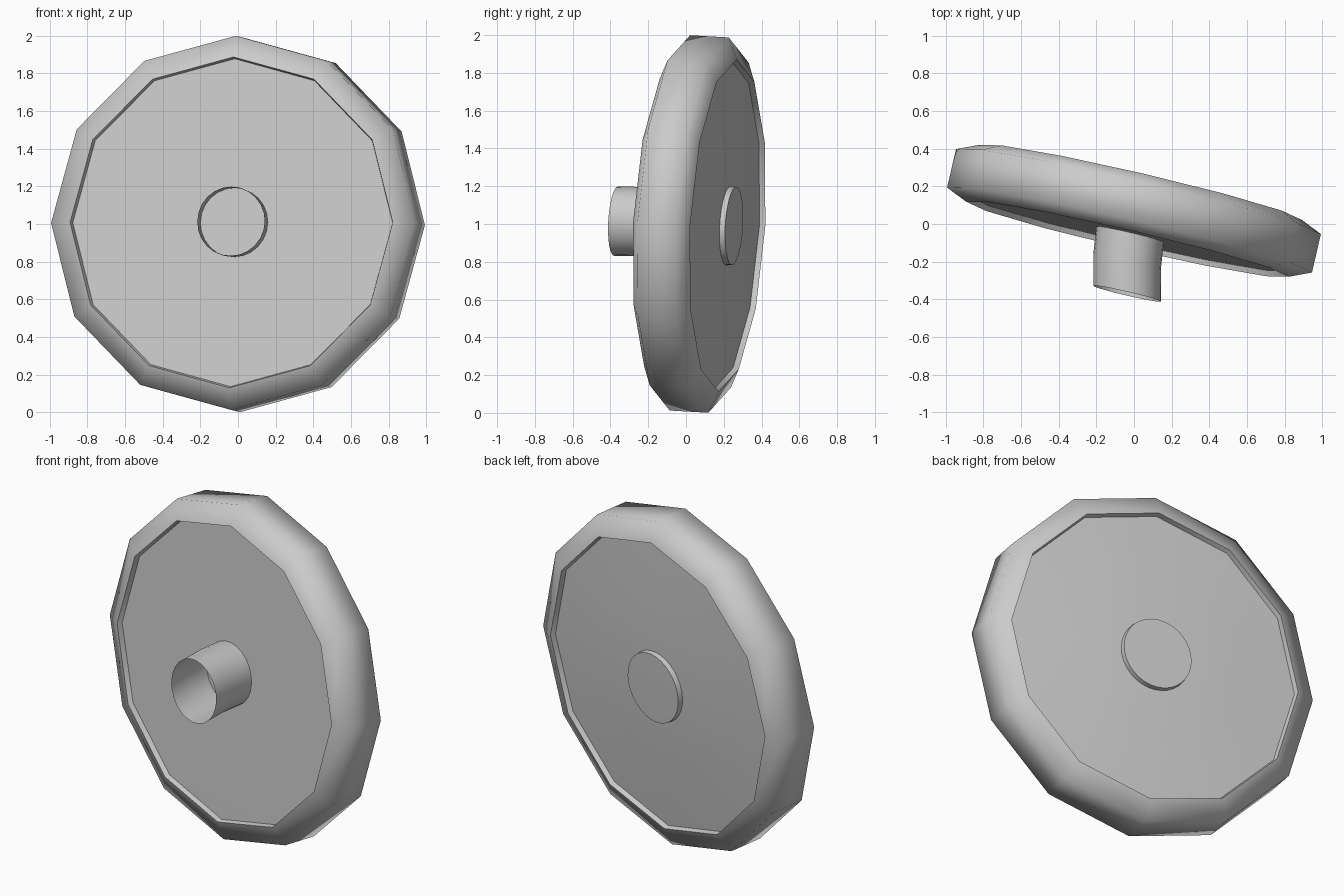
import bpy, bmesh
from math import sin, cos, pi, radians
from mathutils import Matrix, Vector

if "Cube" in bpy.data.objects:
    bpy.data.objects.remove(bpy.data.objects["Cube"])

CENTRE = Vector((0, 0.07, 1.0))
# Wheel is steered about z and leans slightly back
TILT = Matrix.Rotation(radians(-13.1), 4, 'Z') @ Matrix.Rotation(radians(-3.2), 4, 'X')
WHEEL = Matrix.Translation(CENTRE) @ TILT


def loft(name, rings, sides, smooth=70):
    """rings: (matrix, radius, offset along local y); radius 0 makes a pole."""
    bm = bmesh.new()
    loops = []
    for m, r, y in rings:
        n = sides if r > 0 else 1
        loops.append([bm.verts.new(m @ Vector((r * cos(2 * pi * i / sides), y,
                                               r * sin(2 * pi * i / sides))))
                      for i in range(n)])
    for a, b in zip(loops, loops[1:]):
        for i in range(sides):
            j = (i + 1) % sides
            quad = [a[i % len(a)], a[j % len(a)], b[j % len(b)], b[i % len(b)]]
            bm.faces.new(list(dict.fromkeys(quad)))
    bmesh.ops.recalc_face_normals(bm, faces=bm.faces)
    mesh = bpy.data.meshes.new(name)
    bm.to_mesh(mesh)
    bm.free()
    ob = bpy.data.objects.new(name, mesh)
    bpy.context.collection.objects.link(ob)
    bpy.ops.object.select_all(action='DESELECT')
    ob.select_set(True)
    bpy.context.view_layer.objects.active = ob
    bpy.ops.object.shade_smooth_by_angle(angle=radians(smooth))
    return ob


# Twelve-sided wheel: flat front recess, tread, gently domed back
profile = [(0, -0.128), (0.872, -0.125), (0.88, -0.155), (0.995, -0.105),
           (0.995, 0.105), (0.88, 0.155), (0.872, 0.125), (0.5, 0.15), (0, 0.168)]
loft("wheel", [(WHEEL, r, y) for r, y in profile], 12)

# Round hub cap on the back
loft("hub_cap", [(WHEEL, 0.212, 0.14), (WHEEL, 0.207, 0.19), (WHEEL, 0, 0.192)], 32, 40)

# Open axle tube on the front, slightly skewed
path = [(-0.037, -0.37, 1.015), (-0.037, -0.20, 1.012), (-0.02, -0.05, 1.008)]
loft("axle_tube", [(Matrix.Translation(p) @ TILT, 0.184, 0) for p in path], 24, 40)
